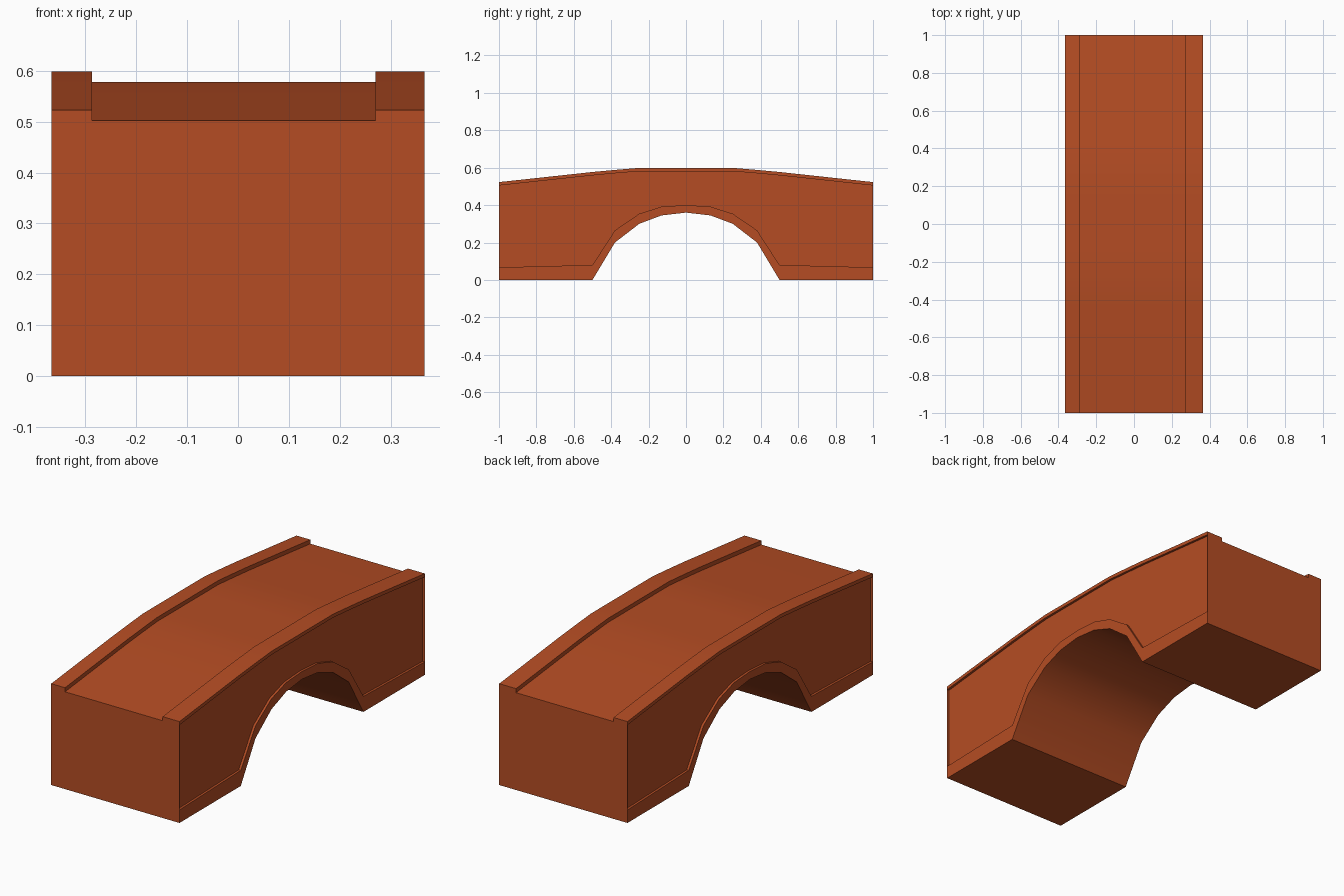
import bpy
import bmesh
from math import radians

cube = bpy.data.objects.get("Cube")
if cube:
    bpy.data.objects.remove(cube, do_unlink=True)

brick = bpy.data.materials.new("brick orange")
brick.use_nodes = True
COLOUR = (0.46, 0.073, 0.017, 1)
brick.diffuse_color = COLOUR
brick.node_tree.nodes["Principled BSDF"].inputs["Base Color"].default_value = COLOUR

HALF_WIDTH = 0.366
PANEL_DEPTH = 0.012
DECK_LEFT, DECK_RIGHT = 0.27, -0.287
DECK_DROP, LIP_DROP = 0.021, 0.018

# Half of the long profile: y, underside, top of the raised trim, top of the parapet
HALF_PROFILE = [
    (1.0, 0.0, 0.067, 0.523),
    (0.5, 0.0, 0.08, 0.577),
    (0.38, 0.20, 0.265, 0.588),
    (0.25, 0.30, 0.354, 0.599),
    (0.13, 0.345, 0.392, 0.599),
    (0.0, 0.36, 0.40, 0.599),
]
stations = [(-y, *heights) for y, *heights in HALF_PROFILE]
stations += HALF_PROFILE[-2::-1]


def side_outline(sign, deck_x, under, trim, top):
    """Outline of one side, from the underside up to the deck edge."""
    outer = sign * HALF_WIDTH
    inner = sign * (HALF_WIDTH - PANEL_DEPTH)
    return [(outer, under), (outer, trim), (inner, trim),
            (inner, top - LIP_DROP), (outer, top - LIP_DROP), (outer, top),
            (deck_x, top), (deck_x, top - DECK_DROP)]


bm = bmesh.new()

# Cross-section rings along the bridge
rings = []
for y, under, trim, top in stations:
    outline = side_outline(1, DECK_LEFT, under, trim, top)
    outline += reversed(side_outline(-1, DECK_RIGHT, under, trim, top))
    rings.append([bm.verts.new((x, y, z)) for x, z in outline])

# Deck, parapets, recessed side panels, arch trim and underside
count = len(rings[0])
for a, b in zip(rings, rings[1:]):
    for i in range(count):
        j = (i + 1) % count
        bm.faces.new((a[j], a[i], b[i], b[j]))


# Flat end walls, which also close off the panel recesses
def end_wall(ring):
    return [v for v in ring if abs(abs(v.co.x) - HALF_WIDTH + PANEL_DEPTH) > 0.001]


bm.faces.new(end_wall(rings[0]))
bm.faces.new(end_wall(rings[-1])[::-1])

mesh = bpy.data.meshes.new("arch_bridge")
bm.to_mesh(mesh)
bm.free()
mesh.materials.append(brick)
bridge = bpy.data.objects.new("arch_bridge", mesh)
bpy.context.collection.objects.link(bridge)

# Smooth the arch and deck, keep the corners sharp
bpy.ops.object.select_all(action='DESELECT')
bridge.select_set(True)
bpy.context.view_layer.objects.active = bridge
bpy.ops.object.shade_smooth_by_angle(angle=radians(30))
